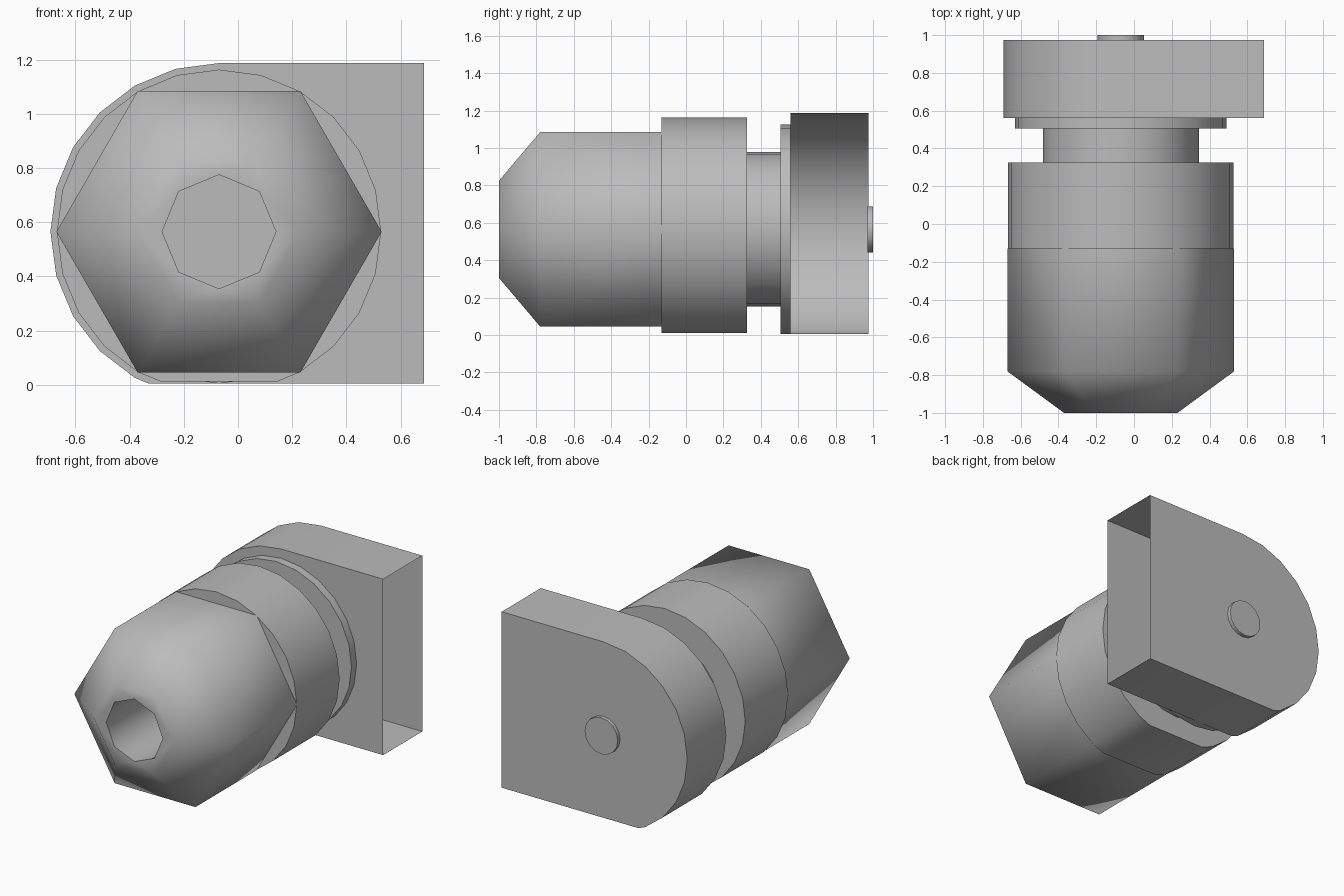
import bpy, bmesh, math
from mathutils import Vector

cube = bpy.data.objects.get("Cube")
if cube:
    bpy.data.objects.remove(cube, do_unlink=True)

AXIS_X, AXIS_Z = -0.07, 0.565

grey = bpy.data.materials.new("plain grey")
grey.use_nodes = True
colour = (0.5, 0.5, 0.5, 1)
grey.diffuse_color = colour
grey.node_tree.nodes["Principled BSDF"].inputs["Base Color"].default_value = colour


def finish(name, bm, angle):
    bmesh.ops.recalc_face_normals(bm, faces=bm.faces[:])
    mesh = bpy.data.meshes.new(name)
    bm.to_mesh(mesh)
    bm.free()
    mesh.materials.append(grey)
    ob = bpy.data.objects.new(name, mesh)
    bpy.context.collection.objects.link(ob)
    bpy.ops.object.select_all(action='DESELECT')
    ob.select_set(True)
    bpy.context.view_layer.objects.active = ob
    bpy.ops.object.shade_smooth_by_angle(angle=math.radians(angle))
    return ob


def on_circle(radius, degrees, y):
    a = math.radians(degrees)
    return Vector((AXIS_X + radius * math.cos(a), y, AXIS_Z + radius * math.sin(a)))


def turned(name, rings, angle=40, floor=None):
    """Join rings of (y, radius, sides) along the main axis and cap both ends."""
    bm = bmesh.new()
    previous = None
    for i, (y, radius, sides) in enumerate(rings):
        verts = [bm.verts.new(on_circle(radius, 360 * k / sides, y)) for k in range(sides)]
        edges = [bm.edges.new((verts[k - 1], verts[k])) for k in range(sides)]
        if previous:
            bmesh.ops.bridge_loops(bm, edges=previous + edges)
        if i in (0, len(rings) - 1):
            bm.faces.new(verts)
        previous = edges
    # Flatten the underside where the part would reach too low
    if floor is not None:
        geom = bm.verts[:] + bm.edges[:] + bm.faces[:]
        bmesh.ops.bisect_plane(bm, geom=geom, plane_co=(0, 0, floor),
                               plane_no=(0, 0, 1), clear_inner=True)
        rim = [e for e in bm.edges if e.is_boundary]
        bmesh.ops.holes_fill(bm, edges=rim, sides=0)
    return finish(name, bm, angle)


# Hexagonal body with a tapered nose and an octagonal socket
turned("hex_body", [(-0.13, 0.6, 6), (-0.78, 0.6, 6), (-1.0, 0.3, 6),
                    (-1.0, 0.21, 8), (-0.4, 0.21, 8)], angle=65)

# Round parts behind the body
turned("collar", [(-0.13, 0.598, 24), (0.325, 0.598, 24)], floor=0.012)
turned("neck", [(0.32, 0.413, 24), (0.51, 0.413, 24)])
turned("flange", [(0.505, 0.56, 24), (0.56, 0.56, 24)])
turned("rear_pin", [(0.97, 0.123, 16), (1.0, 0.123, 16)])

# Hollow bracket: rounded on one side, open on the other
FRONT, BACK, END, BASE = 0.56, 0.975, 0.687, 0.005
outline = [on_circle(0.622, a, 0) for a in range(90, 241, 15)]
top = outline[0].z
outline.insert(0, Vector((END, 0, top)))
outline += [Vector((-0.33, 0, BASE)), Vector((END, 0, BASE))]

bm = bmesh.new()
front, back = [[bm.verts.new((p.x, y, p.z)) for p in outline] for y in (FRONT, BACK)]
bm.faces.new(front)
bm.faces.new(back)
for k in range(len(outline) - 1):
    bm.faces.new((front[k], front[k + 1], back[k + 1], back[k]))
finish("bracket_shell", bm, 50)
